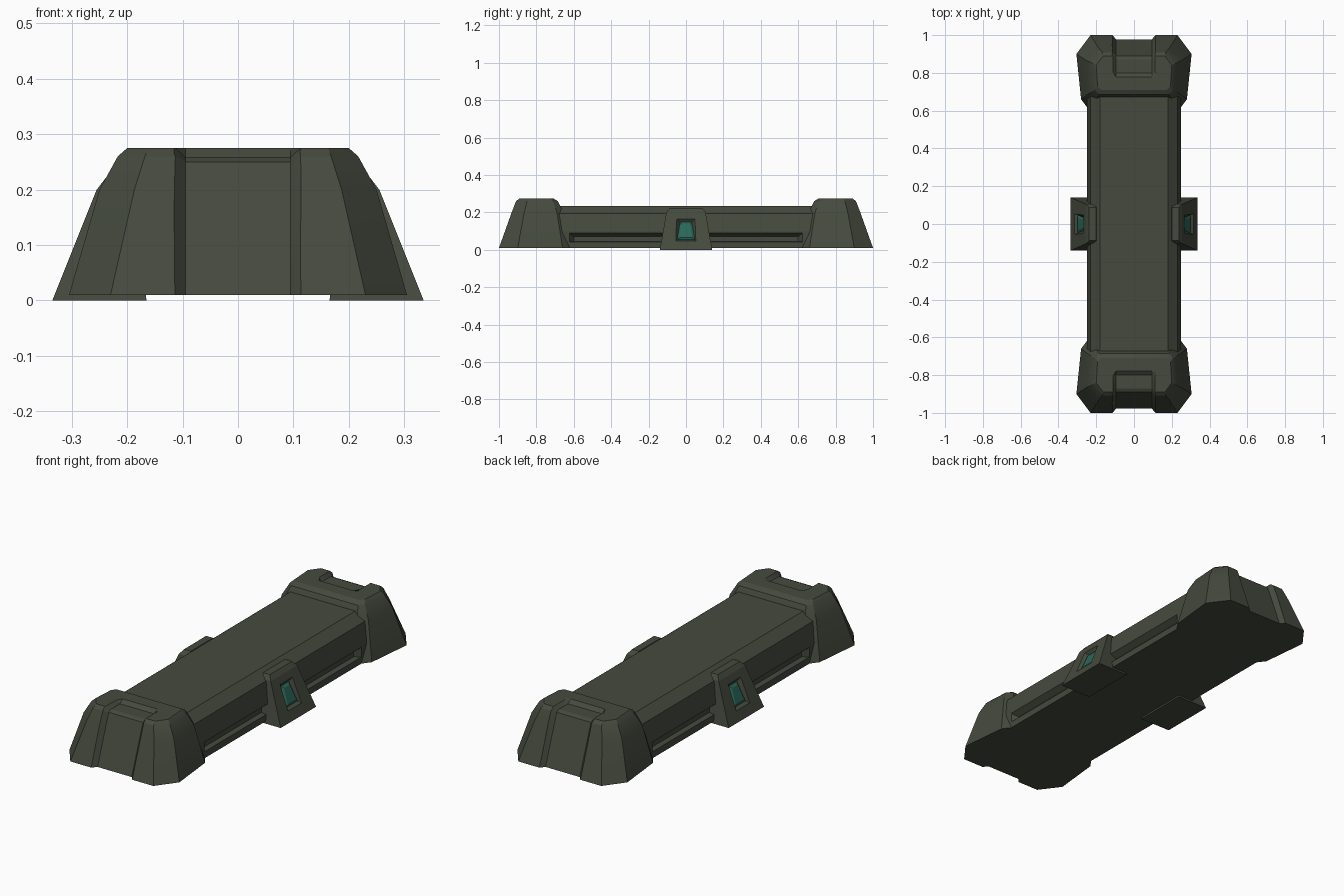
import bpy, bmesh, math

cube = bpy.data.objects.get("Cube")
if cube:
    bpy.data.objects.remove(cube, do_unlink=True)


def material(name, rgb):
    m = bpy.data.materials.new(name)
    m.use_nodes = True
    m.diffuse_color = (*rgb, 1)
    m.node_tree.nodes["Principled BSDF"].inputs["Base Color"].default_value = (*rgb, 1)
    return m


armour = material("dark olive grey", (0.059, 0.068, 0.048))
teal = material("teal", (0.022, 0.14, 0.10))


def loft(name, rings, mat):
    """Bridge matching closed rings and cap both ends."""
    bm = bmesh.new()
    loops = [[bm.verts.new(p) for p in ring] for ring in rings]
    n = len(loops[0])
    for a, b in zip(loops, loops[1:]):
        for i in range(n):
            j = (i + 1) % n
            bm.faces.new((a[i], a[j], b[j], b[i]))
    bm.faces.new(loops[0])
    bm.faces.new(loops[-1])
    bmesh.ops.recalc_face_normals(bm, faces=bm.faces)
    mesh = bpy.data.meshes.new(name)
    bm.to_mesh(mesh)
    bm.free()
    mesh.materials.append(mat)
    ob = bpy.data.objects.new(name, mesh)
    bpy.context.collection.objects.link(ob)
    return ob


def activate(ob):
    bpy.ops.object.select_all(action="DESELECT")
    ob.select_set(True)
    bpy.context.view_layer.objects.active = ob


def carve(ob, cutter):
    """Subtract the cutter and discard it."""
    activate(ob)
    mod = ob.modifiers.new("carve", "BOOLEAN")
    mod.operation = "DIFFERENCE"
    mod.solver = "EXACT"
    mod.object = cutter
    bpy.ops.object.modifier_apply(modifier=mod.name)
    bpy.data.objects.remove(cutter, do_unlink=True)


def mirror(ob, axis):
    mod = ob.modifiers.new("mirror", "MIRROR")
    mod.use_axis = [a == axis for a in "XYZ"]
    mod.use_mirror_merge = False


def both_sides(half):
    return half + [(-x, *rest) for x, *rest in reversed(half)]


# Long central body with chamfered shoulders
section = both_sides([(0.25, 0.01), (0.25, 0.10), (0.23, 0.195), (0.18, 0.235)])
body = loft("body", [[(x, y, z) for x, z in section] for y in (-0.68, 0.68)], armour)

# Long side grooves
for s in (1, -1):
    rings = []
    for x, half, low, high in ((0.26, 0.63, 0.042, 0.098), (0.222, 0.60, 0.045, 0.070)):
        rings.append([(s * x, -half, low), (s * x, half, low),
                      (s * x, half, high), (s * x, -half, high)])
    carve(body, loft("groove_cutter", rings, armour))

# End blocks: faceted rings narrowing upward
levels = [
    (0.01, [(0.23, -1.0), (0.305, -0.90), (0.28, -0.66), (0.25, -0.62)]),
    (0.20, [(0.187, -0.932), (0.25, -0.865), (0.24, -0.69), (0.205, -0.655)]),
    (0.26, [(0.168, -0.909), (0.217, -0.85), (0.208, -0.71), (0.185, -0.685)]),
    (0.275, [(0.163, -0.89), (0.20, -0.84), (0.193, -0.73), (0.175, -0.71)]),
]
block = loft("end_block", [[(x, y, z) for x, y in both_sides(h)] for z, h in levels], armour)

# Shallow channel running up the end and over the top
floor = [(-0.985, -0.01), (-0.889, 0.25), (-0.87, 0.259), (-0.80, 0.259), (-0.775, 0.277)]
outer = [(-1.05, -0.01), (-0.95, 0.28), (-0.92, 0.31), (-0.82, 0.31), (-0.76, 0.30)]
rings = []
for f, o in zip(floor, outer):
    rings.append([(-0.095, *f), (0.095, *f), (0.15, *o), (-0.15, *o)])
carve(block, loft("channel_cutter", rings, armour))
activate(block)
bpy.ops.object.shade_smooth_by_angle(angle=math.radians(25))
mirror(block, "Y")

# Side clips
rings = []
for z, inner, out, half in ((0, 0.165, 0.335, 0.14), (0.20, 0.195, 0.255, 0.105),
                            (0.222, 0.20, 0.238, 0.088)):
    rings.append([(inner, -half, z), (out, -half, z), (out, half, z), (inner, half, z)])
clip = loft("side_clip", rings, armour)


def on_clip(depth, low_half, low, high_half, high):
    """Trapezoid parallel to the sloping clip face."""
    pts = [(-low_half, low), (low_half, low), (high_half, high), (-high_half, high)]
    return [(0.335 - 0.4 * z + depth, y, z) for y, z in pts]


# Recess and lamp on each clip
carve(clip, loft("recess_cutter", [on_clip(0.004, 0.056, 0.046, 0.052, 0.170),
                                   on_clip(-0.018, 0.047, 0.055, 0.031, 0.148)], armour))
lamp = loft("lamp", [on_clip(-0.022, 0.047, 0.055, 0.031, 0.148),
                     on_clip(-0.016, 0.047, 0.055, 0.031, 0.148),
                     on_clip(-0.009, 0.034, 0.066, 0.022, 0.138)], teal)
mirror(clip, "X")
mirror(lamp, "X")
